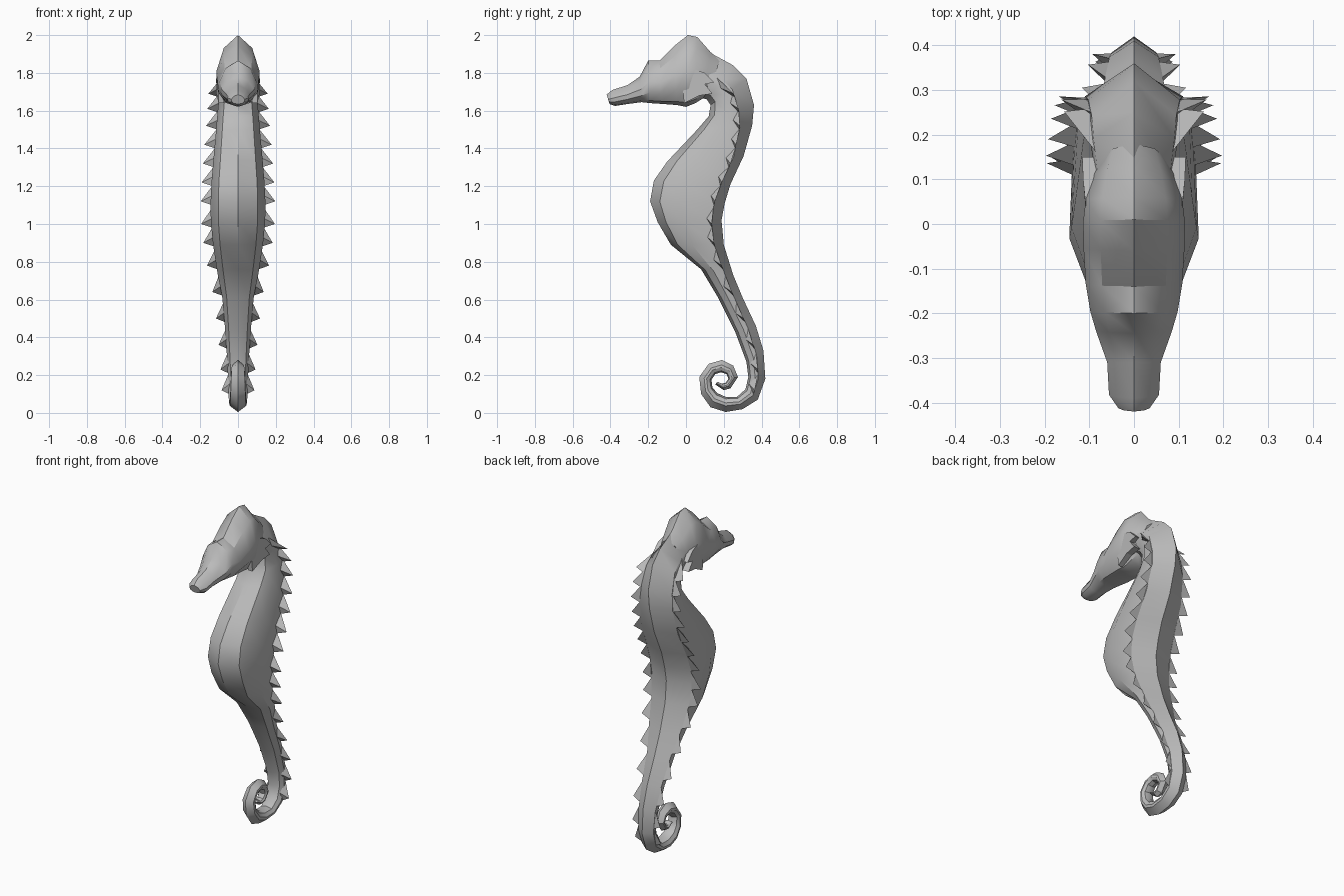
import bpy, bmesh, math
from mathutils import Vector

grey = bpy.data.materials.new("soft grey")
grey.diffuse_color = (0.5, 0.5, 0.5, 1)


def finish(name, bm, smooth=True):
    bmesh.ops.recalc_face_normals(bm, faces=bm.faces)
    me = bpy.data.meshes.new(name)
    bm.to_mesh(me)
    bm.free()
    me.materials.append(grey)
    ob = bpy.data.objects.new(name, me)
    bpy.context.collection.objects.link(ob)
    if smooth:
        bpy.ops.object.select_all(action='DESELECT')
        ob.select_set(True)
        bpy.context.view_layer.objects.active = ob
        bpy.ops.object.shade_smooth_by_angle(angle=math.radians(35))
    return ob


def loft(name, sections):
    """Each section: start point, end point (y, z) and a half profile of (x, fraction)."""
    bm = bmesh.new()
    rings = []
    for a, b, half in sections:
        a, b = Vector((0, *a)), Vector((0, *b))
        pts = [a] + [a.lerp(b, t) + Vector((x, 0, 0)) for x, t in half] + [b]
        pts += [a.lerp(b, t) - Vector((x, 0, 0)) for x, t in reversed(half)]
        rings.append([bm.verts.new(p) for p in pts])
    n = len(rings[0])
    for r, s in zip(rings, rings[1:]):
        for i in range(n):
            j = (i + 1) % n
            bm.faces.new((r[i], r[j], s[j], s[i]))
    bm.faces.new(rings[0])
    bm.faces.new(rings[-1])
    return finish(name, bm)


# Trunk: belly y, z, back y, z, half width, position of the side edge
trunk = [
    (0.02, 1.70, 0.08, 1.95, 0.070, 0.55),
    (0.07, 1.67, 0.14, 1.90, 0.085, 0.55),
    (0.11, 1.66, 0.25, 1.84, 0.095, 0.58),
    (0.13, 1.63, 0.32, 1.77, 0.100, 0.60),
    (0.12, 1.57, 0.36, 1.63, 0.108, 0.66),
    (0.06, 1.50, 0.35, 1.52, 0.115, 0.78),
    (-0.10, 1.33, 0.305, 1.36, 0.130, 0.87),
    (-0.17, 1.23, 0.235, 1.21, 0.140, 0.88),
    (-0.19, 1.12, 0.205, 1.11, 0.145, 0.86),
    (-0.15, 1.01, 0.188, 1.02, 0.144, 0.84),
    (-0.08, 0.89, 0.20, 0.89, 0.132, 0.82),
    (0.08, 0.76, 0.25, 0.73, 0.110, 0.73),
    (0.17, 0.61, 0.30, 0.61, 0.083, 0.66),
    (0.26, 0.43, 0.37, 0.46, 0.068, 0.62),
    (0.32, 0.27, 0.41, 0.33, 0.058, 0.60),
]
# Curled tail: inner y, z, outer y, z
tail = [
    (0.33, 0.19, 0.42, 0.18), (0.315, 0.125, 0.38, 0.07),
    (0.27, 0.085, 0.30, 0.02), (0.21, 0.085, 0.21, 0.005),
    (0.165, 0.105, 0.13, 0.03), (0.14, 0.135, 0.08, 0.10),
    (0.135, 0.175, 0.07, 0.19), (0.155, 0.205, 0.12, 0.26),
    (0.185, 0.215, 0.19, 0.28), (0.215, 0.205, 0.25, 0.25),
    (0.225, 0.18, 0.275, 0.19), (0.21, 0.16, 0.235, 0.13),
    (0.19, 0.155, 0.20, 0.12), (0.165, 0.165, 0.155, 0.15),
]
rows = trunk + [(*t, 0.053 - 0.0025 * i, 0.6) for i, t in enumerate(tail)]
loft("body", [((fy, fz), (by, bz),
               [(w * 0.72, 0.13), (w, 0.40), (w * 0.95, e)])
              for fy, fz, by, bz, w, e in rows])

# Head: chin y, z, crown y, z, half width
head = [
    (-0.405, 1.635, -0.420, 1.685, 0.035),
    (-0.375, 1.625, -0.390, 1.710, 0.056),
    (-0.310, 1.635, -0.310, 1.735, 0.060),
    (-0.235, 1.645, -0.245, 1.780, 0.085),
    (-0.190, 1.640, -0.200, 1.865, 0.098),
    (-0.130, 1.636, -0.140, 1.865, 0.108),
    (-0.050, 1.630, -0.060, 1.945, 0.113),
    (0.000, 1.620, 0.010, 2.000, 0.114),
    (0.050, 1.640, 0.060, 1.990, 0.108),
    (0.090, 1.665, 0.130, 1.910, 0.090),
    (0.120, 1.680, 0.180, 1.870, 0.070),
]
loft("head", [((cy, cz), (ty, tz),
               [(w * 0.6, 0.06), (w * 0.95, 0.25), (w, 0.5), (w * 0.66, 0.82)])
              for cy, cz, ty, tz, w in head])

# Jagged gill plates behind the cheeks
gill = [(-0.01, 1.64), (-0.02, 1.74), (0.04, 1.82), (0.10, 1.80), (0.15, 1.75),
        (0.10, 1.74), (0.14, 1.69), (0.07, 1.68)]
bm = bmesh.new()
for side in (1, -1):
    inner = [bm.verts.new((side * 0.075, y, z)) for y, z in gill]
    outer = [bm.verts.new((side * (0.104 + 0.1 * max(0, min(y, 0.12))), y, z)) for y, z in gill]
    bm.faces.new(inner)
    bm.faces.new(outer)
    for i in range(len(gill)):
        j = (i + 1) % len(gill)
        bm.faces.new((inner[i], inner[j], outer[j], outer[i]))
finish("gill_plates", bm, False)

# Spikes along both side edges of the back
edge = [Vector((w * 0.95, fy + (by - fy) * e, fz + (bz - fz) * e))
        for fy, fz, by, bz, w, e in rows[:17]]


def on_edge(z):
    for p, q in zip(edge, edge[1:]):
        if q.z <= z <= p.z:
            return p.lerp(q, (p.z - z) / (p.z - q.z))
    return edge[-1].copy()


bm = bmesh.new()
levels = [1.69, 1.61, 1.52, 1.42, 1.32, 1.22, 1.12, 1.0, 0.9, 0.78, 0.64, 0.5, 0.36, 0.23, 0.12]
for z in levels:
    top, low = on_edge(z + 0.085), on_edge(z - 0.02)
    tip = on_edge(z) + Vector((0.035 + 0.025 * min(1, z), 0.0, 0))
    front = (top + low) / 2 + Vector((-0.004, -0.035, 0))
    for side in (1, -1):
        v = [bm.verts.new((side * p.x, p.y, p.z)) for p in (top, low, front, tip)]
        for f in ((0, 1, 2), (0, 1, 3), (1, 2, 3), (2, 0, 3)):
            bm.faces.new([v[i] for i in f])
finish("back_spikes", bm, False)
